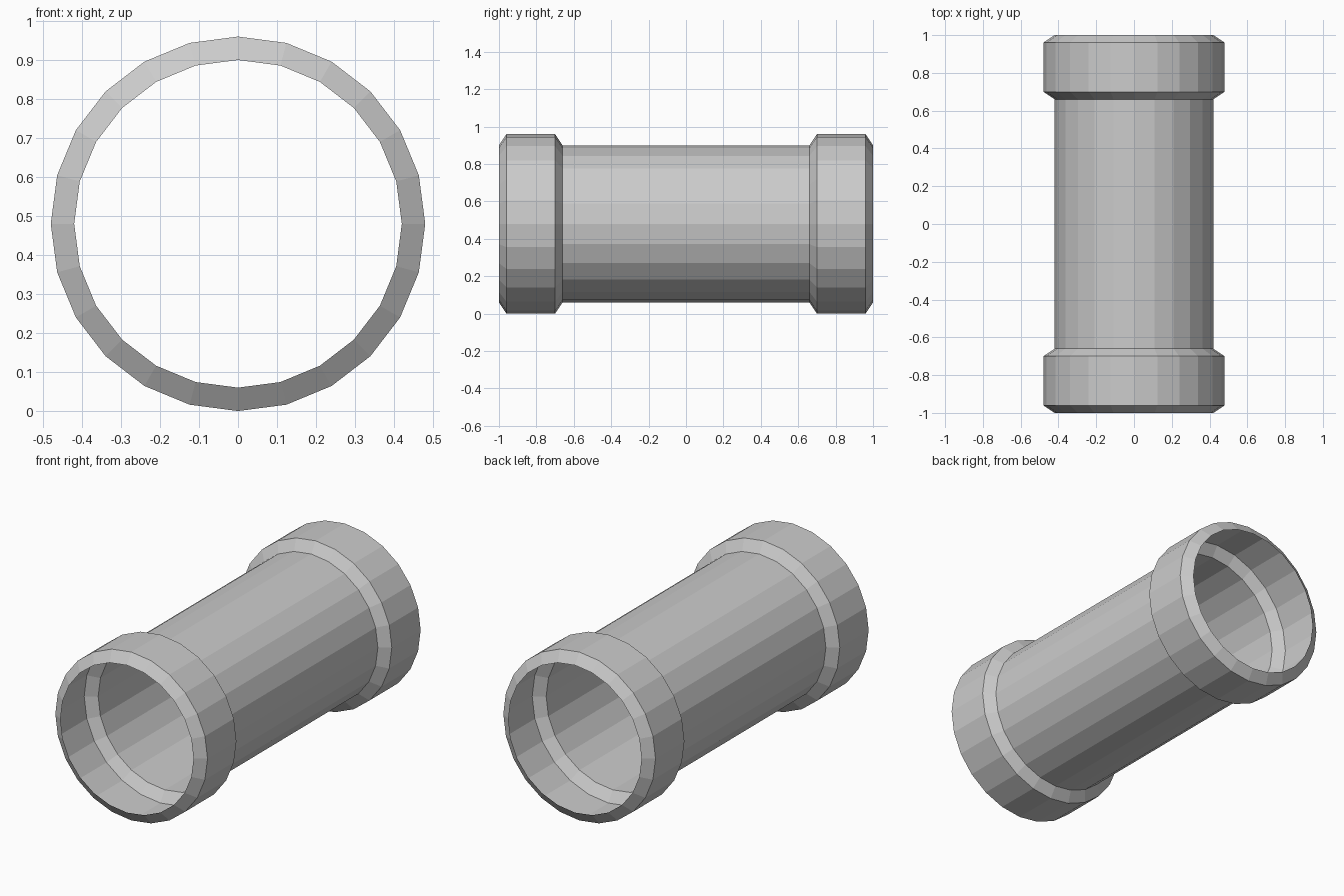
import bpy, bmesh, math

if "Cube" in bpy.data.objects:
    bpy.data.objects.remove(bpy.data.objects["Cube"])

SIDES = 24
R_TUBE, R_COLLAR = 0.42, 0.48

# Half profile (y, radius) from the open end to the tube, then mirrored
half = [(-1.0, R_TUBE), (-0.96, R_COLLAR), (-0.70, R_COLLAR), (-0.66, R_TUBE)]
profile = half + [(-y, r) for y, r in reversed(half)]

# Open pipe: thin shell with a chamfered collar at each end
bm = bmesh.new()
rings = []
for y, r in profile:
    angles = [2 * math.pi * i / SIDES for i in range(SIDES)]
    rings.append([bm.verts.new((r * math.sin(a), y, R_COLLAR + r * math.cos(a)))
                  for a in angles])
for a, b in zip(rings, rings[1:]):
    for i in range(SIDES):
        j = (i + 1) % SIDES
        bm.faces.new((a[i], b[i], b[j], a[j]))

# Make the faces point outward
bm.normal_update()
mid = rings[3][0].link_faces[0]
c = mid.calc_center_median()
if mid.normal.x * c.x + mid.normal.z * (c.z - R_COLLAR) < 0:
    bmesh.ops.reverse_faces(bm, faces=bm.faces)

mesh = bpy.data.meshes.new("collared_pipe")
bm.to_mesh(mesh)
bm.free()
bpy.context.collection.objects.link(bpy.data.objects.new("collared_pipe", mesh))
